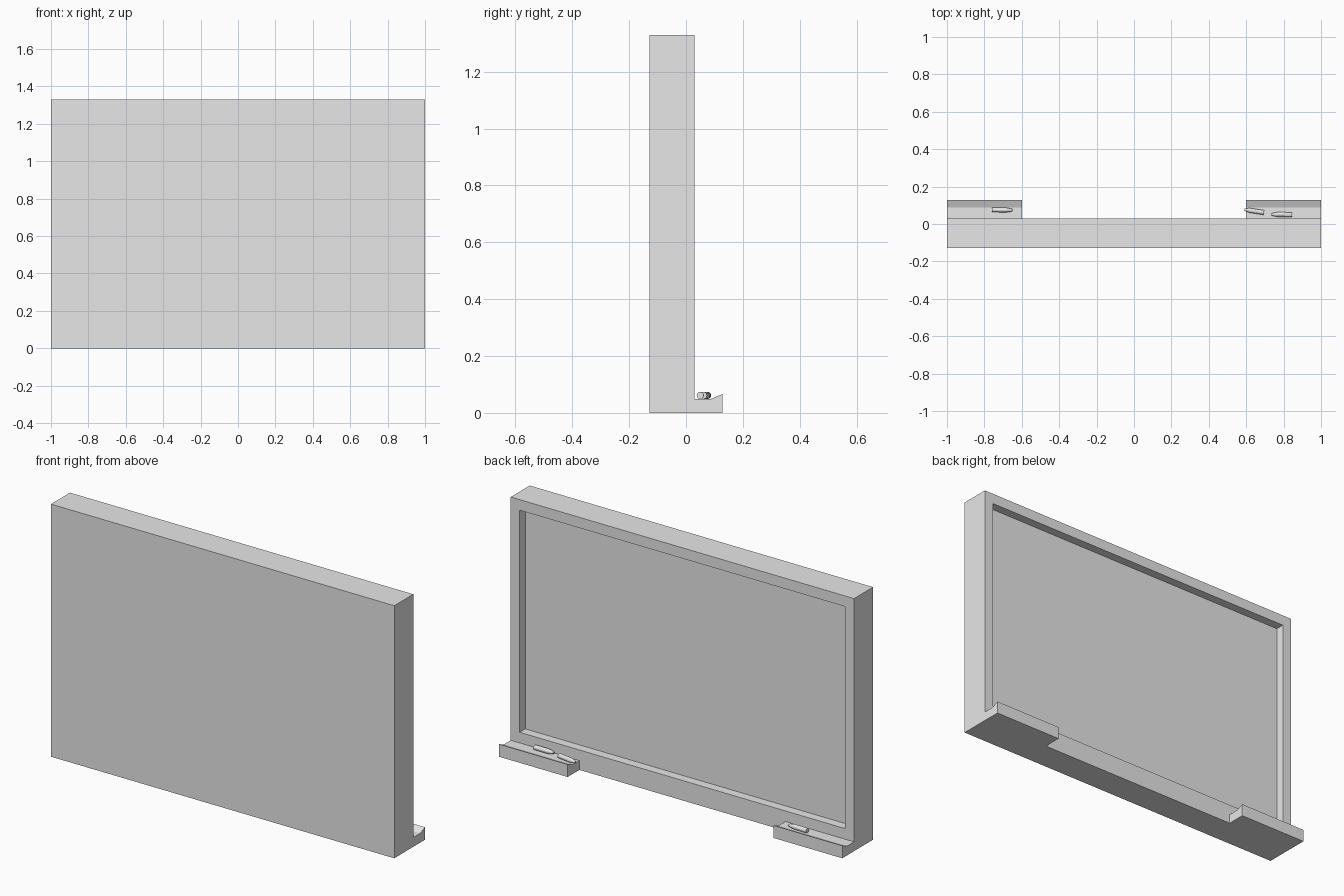
import bpy, bmesh, math
from mathutils import Matrix, Vector

old = bpy.data.objects.get("Cube")
if old:
    bpy.data.objects.remove(old, do_unlink=True)

HEIGHT, BACK, FACE, LIP = 1.33, -0.128, 0.03, 0.128
RADIUS = 0.0125

grey = bpy.data.materials.new("light_grey")
grey.use_nodes = True
colour = (0.8, 0.8, 0.8, 1)
grey.diffuse_color = colour
grey.node_tree.nodes["Principled BSDF"].inputs["Base Color"].default_value = colour


def finish(name, bm):
    bmesh.ops.recalc_face_normals(bm, faces=bm.faces)
    mesh = bpy.data.meshes.new(name)
    bm.to_mesh(mesh)
    bm.free()
    mesh.materials.append(grey)
    obj = bpy.data.objects.new(name, mesh)
    bpy.context.collection.objects.link(obj)
    return obj


# Board: a slab with a writing surface sunk into its +y face
bm = bmesh.new()
bmesh.ops.create_cube(bm, size=1)
for v in bm.verts:
    v.co = (v.co.x * 2, FACE if v.co.y > 0 else BACK, HEIGHT if v.co.z > 0 else 0)
panel = max(bm.faces, key=lambda f: f.calc_center_median().y)
bmesh.ops.inset_region(bm, faces=[panel], thickness=0.05)
for v in panel.verts:
    v.co.x = math.copysign(0.948, v.co.x)
    v.co.z = HEIGHT - 0.056 if v.co.z > HEIGHT / 2 else 0.105
sunk = bmesh.ops.extrude_discrete_faces(bm, faces=[panel])["faces"][0]
bmesh.ops.translate(bm, verts=sunk.verts, vec=(0, -0.047, 0))
finish("board", bm)


# Pen trays: one lipped profile extruded along x at each corner
def tray(name, start):
    profile = [(FACE, 0), (LIP, 0), (LIP, 0.066), (0.088, 0.049), (FACE, 0.049)]
    bm = bmesh.new()
    face = bm.faces.new([bm.verts.new((start, y, z)) for y, z in profile])
    side = bmesh.ops.extrude_face_region(bm, geom=[face])["geom"]
    bmesh.ops.translate(bm, vec=(0.4, 0, 0),
                        verts=[g for g in side if isinstance(g, bmesh.types.BMVert)])
    finish(name, bm)


tray("left_tray", 0.6)
tray("right_tray", -1)


# Pens: a barrel with a tapered cap, lying from tail to tip
def pen(name, tail, tip):
    a, b = (Vector((*p, 0.049 + RADIUS)) for p in (tail, tip))
    length = (b - a).length
    bm = bmesh.new()
    rings = []
    for t, r in ((0, 1), (0.7, 1), (0.93, 0.65), (1, 0.4)):
        rings.append([bm.verts.new((RADIUS * r * math.cos(i * math.tau / 12),
                                    RADIUS * r * math.sin(i * math.tau / 12),
                                    t * length)) for i in range(12)])
    for low, high in zip(rings, rings[1:]):
        for i in range(12):
            j = (i + 1) % 12
            bm.faces.new((low[i], low[j], high[j], high[i]))
    bm.faces.new(rings[0])
    bm.faces.new(rings[-1])
    turn = (b - a).to_track_quat("Z", "Y").to_matrix().to_4x4()
    bmesh.ops.transform(bm, matrix=Matrix.Translation(a) @ turn, verts=bm.verts)
    finish(name, bm)


pen("right_pen", (-0.76, 0.076), (-0.65, 0.074))
pen("left_inner_pen", (0.695, 0.061), (0.59, 0.077))
pen("left_outer_pen", (0.845, 0.05), (0.735, 0.051))
